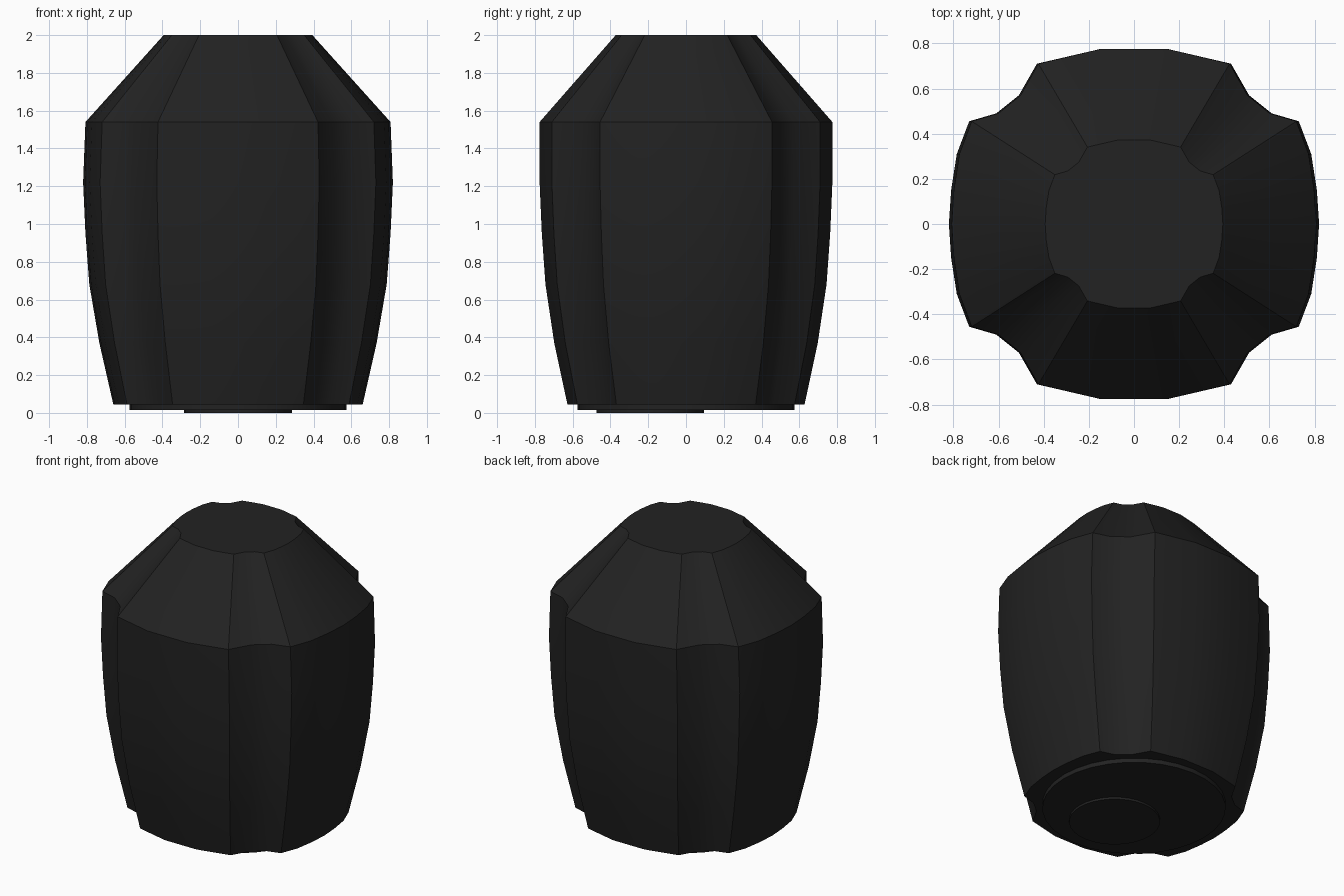
import bpy, bmesh, math

cube = bpy.data.objects.get("Cube")
if cube:
    bpy.data.objects.remove(cube, do_unlink=True)

black = bpy.data.materials.new("matte black")
black.use_nodes = True
colour = (0.016, 0.016, 0.016, 1)
black.diffuse_color = colour
bsdf = black.node_tree.nodes["Principled BSDF"]
bsdf.inputs["Base Color"].default_value = colour
bsdf.inputs["Roughness"].default_value = 0.8


def finish(obj):
    obj.data.materials.clear()
    obj.data.materials.append(black)
    bpy.ops.object.select_all(action="DESELECT")
    obj.select_set(True)
    bpy.context.view_layer.objects.active = obj
    bpy.ops.object.shade_smooth_by_angle(angle=math.radians(30))


def loft(name, outline, levels):
    """Stack scaled copies of a closed outline and skin them."""
    bm = bmesh.new()
    rings = [[bm.verts.new((x * sx, y * sy, z)) for x, y in outline]
             for z, sx, sy in levels]
    n = len(outline)
    for low, high in zip(rings, rings[1:]):
        for i in range(n):
            j = (i + 1) % n
            bm.faces.new((low[i], low[j], high[j], high[i]))
    bm.faces.new(rings[0][::-1])
    bm.faces.new(rings[-1])
    bmesh.ops.recalc_face_normals(bm, faces=bm.faces)
    mesh = bpy.data.meshes.new(name)
    bm.to_mesh(mesh)
    bm.free()
    obj = bpy.data.objects.new(name, mesh)
    bpy.context.collection.objects.link(obj)
    finish(obj)


def disc(name, radius, y, bottom, top):
    bpy.ops.mesh.primitive_cylinder_add(
        vertices=32, radius=radius, depth=top - bottom,
        location=(0, y, (bottom + top) / 2))
    obj = bpy.context.object
    obj.name = name
    finish(obj)


# Body: four bulging sides with a concave groove at each corner
quarter = [(0.82, 0), (0.81, 0.15), (0.785, 0.31), (0.73, 0.455),
           (0.61, 0.49), (0.51, 0.57), (0.43, 0.71), (0.15, 0.775)]
half = quarter + [(-x, y) for x, y in quarter[::-1]]
outline = half + [(x, -y) for x, y in half[-2:0:-1]]

# Height, width scale, depth scale
levels = [(0.045, 0.805, 0.81), (0.37, 0.895, 0.9), (0.68, 0.96, 0.96),
          (0.95, 0.985, 0.985), (1.22, 1, 1), (1.54, 0.985, 1),
          (2, 0.48, 0.48)]
loft("body", outline, levels)

# Stepped base plates, the small one set towards the front
disc("base_plate", 0.575, 0, 0.015, 0.05)
disc("base_pad", 0.285, -0.19, 0, 0.02)
